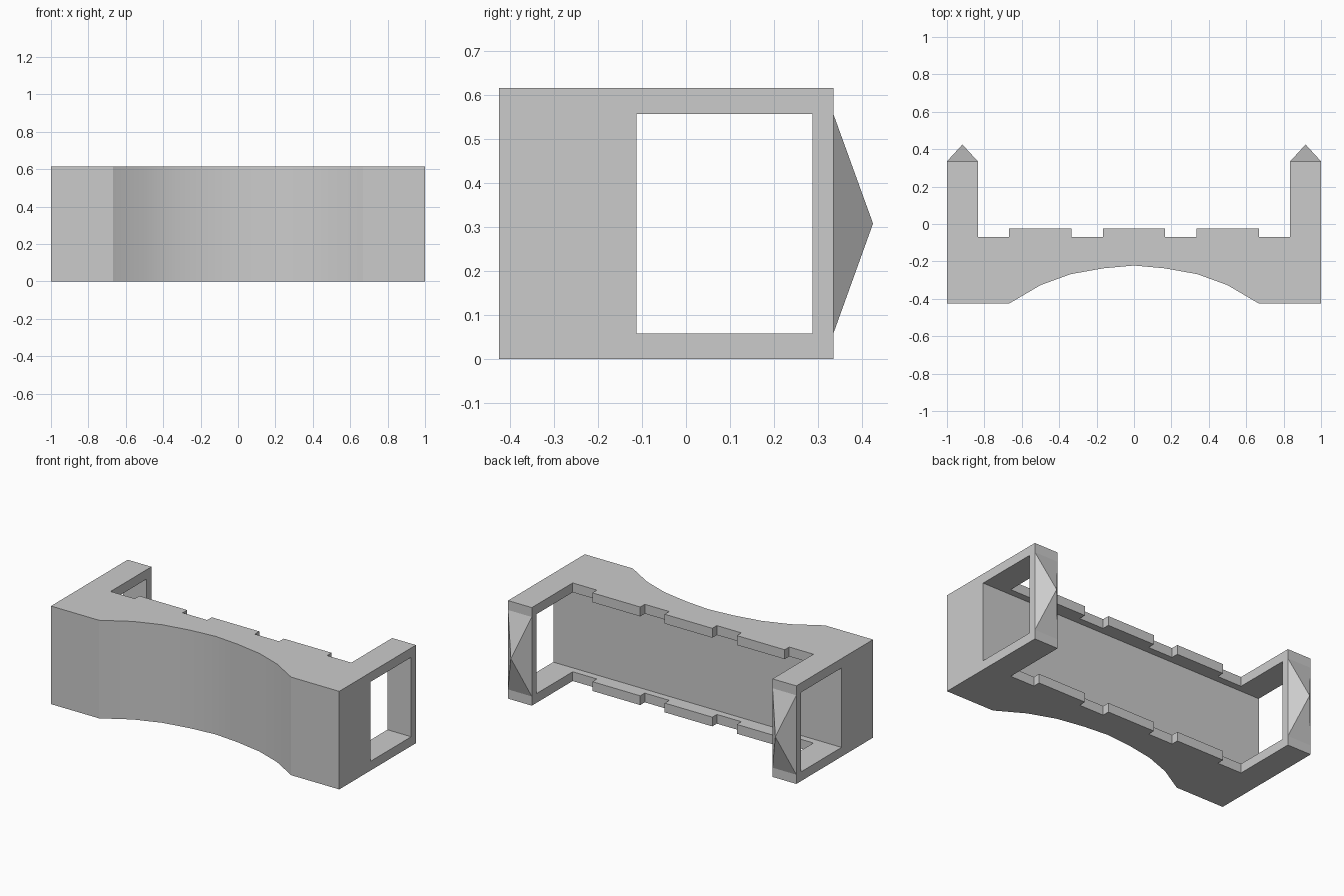
import bpy, bmesh, math

if "Cube" in bpy.data.objects:
    bpy.data.objects.remove(bpy.data.objects["Cube"], do_unlink=True)

HEIGHT = 0.615
HOLE_LOW, HOLE_HIGH = 0.058, 0.556
ARM_IN, ARM_END, TIP = 0.835, 0.335, 0.425

grey = bpy.data.materials.new("plain grey")
grey.use_nodes = True
colour = (0.6, 0.6, 0.6, 1)
grey.diffuse_color = colour
grey.node_tree.nodes["Principled BSDF"].inputs["Base Color"].default_value = colour


def make_object(name, bm):
    bmesh.ops.recalc_face_normals(bm, faces=bm.faces[:])
    mesh = bpy.data.meshes.new(name)
    bm.to_mesh(mesh)
    bm.free()
    mesh.materials.append(grey)
    obj = bpy.data.objects.new(name, mesh)
    bpy.context.collection.objects.link(obj)
    return obj


def prism(name, outline, low, high):
    bm = bmesh.new()
    face = bm.faces.new([bm.verts.new((x, y, low)) for x, y in outline])
    top = bmesh.ops.extrude_face_region(bm, geom=[face])["geom"]
    for v in top:
        if isinstance(v, bmesh.types.BMVert):
            v.co.z = high
    return make_object(name, bm)


# Half plan outline: curved front, end arm, notched back edge
half = [(0.165, -0.237), (0.338, -0.268), (0.5, -0.327), (0.667, -0.425),
        (1, -0.425), (1, ARM_END), (ARM_IN, ARM_END), (ARM_IN, -0.07),
        (0.667, -0.07), (0.667, -0.025), (0.335, -0.025), (0.335, -0.07),
        (0.165, -0.07), (0.165, -0.025)]
outline = [(0, -0.222)] + half + [(-x, y) for x, y in reversed(half)]
body = prism("notched_body", outline, 0, HEIGHT)

# Rectangular tunnel running from end to end
tunnel = prism("tunnel_cutter", [(-1.1, -0.113), (1.1, -0.113), (1.1, 0.288), (-1.1, 0.288)],
               HOLE_LOW, HOLE_HIGH)
tunnel.hide_render = True
cut = body.modifiers.new("tunnel", "BOOLEAN")
cut.operation = "DIFFERENCE"
cut.solver = "EXACT"
cut.object = tunnel
bpy.ops.object.select_all(action="DESELECT")
bpy.context.view_layer.objects.active = body
body.select_set(True)
bpy.ops.object.modifier_apply(modifier="tunnel")
bpy.data.objects.remove(tunnel, do_unlink=True)
bpy.ops.object.shade_smooth_by_angle(angle=math.radians(30))

# Pyramid points on the arm ends
for side, name in ((1, "left_arm_point"), (-1, "right_arm_point")):
    bm = bmesh.new()
    base = [bm.verts.new((side * x, ARM_END, z)) for x, z in
            ((ARM_IN, HOLE_LOW), (1, HOLE_LOW), (1, HOLE_HIGH), (ARM_IN, HOLE_HIGH))]
    apex = bm.verts.new((side * (1 + ARM_IN) / 2, TIP, HEIGHT / 2))
    bm.faces.new(base)
    for i in range(4):
        bm.faces.new((base[i], base[(i + 1) % 4], apex))
    make_object(name, bm)
